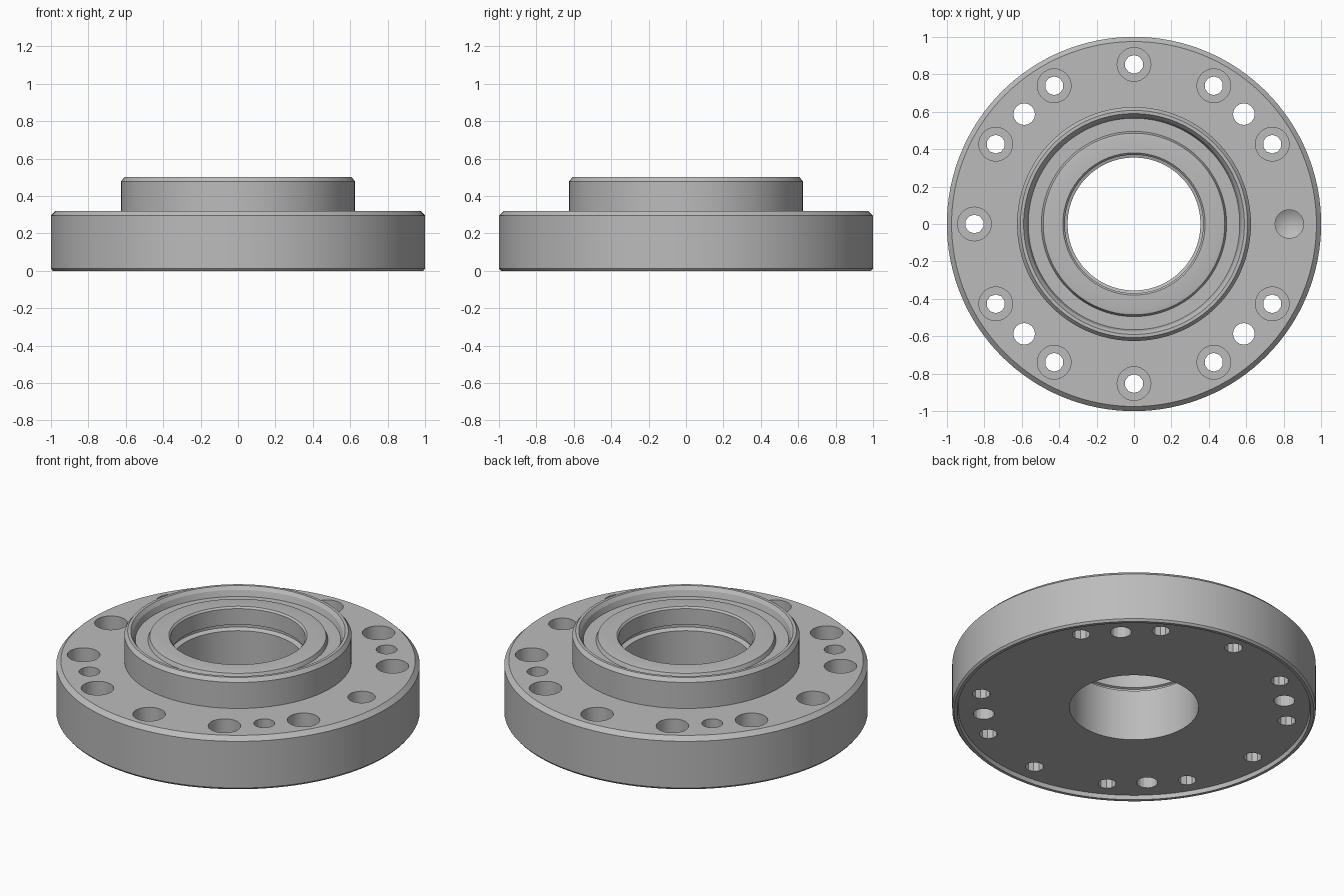
import bpy
import bmesh
from math import pi, cos, sin, radians
from mathutils import Matrix, Vector

cube = bpy.data.objects.get("Cube")
if cube:
    bpy.data.objects.remove(cube, do_unlink=True)

# Single machined-steel colour
steel = bpy.data.materials.new("steel_grey")
steel.use_nodes = True
colour = (0.5, 0.5, 0.5, 1)
steel.diffuse_color = colour
steel.node_tree.nodes["Principled BSDF"].inputs["Base Color"].default_value = colour


def make_object(name, bm):
    bmesh.ops.recalc_face_normals(bm, faces=bm.faces)
    mesh = bpy.data.meshes.new(name)
    bm.to_mesh(mesh)
    bm.free()
    mesh.materials.append(steel)
    obj = bpy.data.objects.new(name, mesh)
    bpy.context.collection.objects.link(obj)
    return obj


def lathe(name, profile, steps):
    """Revolve a closed (radius, height) outline about z."""
    bm = bmesh.new()
    verts = [bm.verts.new((r, 0, z)) for r, z in profile]
    edges = [bm.edges.new((a, b)) for a, b in zip(verts, verts[1:] + verts[:1])]
    bmesh.ops.spin(bm, geom=verts + edges, axis=(0, 0, 1), cent=(0, 0, 0),
                   angle=2 * pi, steps=steps, use_merge=True)
    bmesh.ops.remove_doubles(bm, verts=bm.verts, dist=1e-5)
    return make_object(name, bm)


def drill(name, target, angles, distance, radius, bottom, top, sides, tip=0):
    """Cut round holes on a bolt circle; tip adds a conical bottom."""
    bm = bmesh.new()
    for angle in angles:
        a = radians(angle)
        spot = Vector((distance * cos(a), distance * sin(a), (bottom + top) / 2))
        bmesh.ops.create_cone(bm, cap_ends=True, segments=sides, radius1=radius,
                              radius2=radius, depth=top - bottom,
                              matrix=Matrix.Translation(spot))
    if tip:
        floor = [f for f in bm.faces if len(f.verts) == sides
                 and f.calc_center_median().z < bottom + 0.001]
        for f in bmesh.ops.poke(bm, faces=floor)["verts"]:
            f.co.z -= tip
    cutter = make_object(name, bm)
    cutter.hide_render = True
    mod = target.modifiers.new(name, 'BOOLEAN')
    mod.operation = 'DIFFERENCE'
    mod.solver = 'EXACT'
    mod.object = cutter
    bpy.context.view_layer.objects.active = target
    bpy.ops.object.modifier_apply(modifier=name)
    bpy.data.objects.remove(cutter, do_unlink=True)


# Flange and hub turned from one outline
profile = [
    # recessed underside and flange rim
    (0.355, 0.025), (0.967, 0.025), (0.972, 0), (0.99, 0), (1, 0.012),
    (1, 0.295), (0.975, 0.32),
    # hub wall and chamfered lip
    (0.625, 0.32), (0.625, 0.478), (0.607, 0.5), (0.59, 0.5),
    # seal groove and raised inner ring
    (0.575, 0.48), (0.565, 0.445), (0.495, 0.445), (0.485, 0.468), (0.465, 0.472),
    # stepped bore
    (0.38, 0.472), (0.37, 0.462), (0.37, 0.365), (0.382, 0.36),
    (0.382, 0.345), (0.355, 0.335),
]
flange = lathe("flange_hub", profile, 128)

# Bolt holes with counterbores, dowel holes and one blind drilled hole
bolts = range(30, 331, 30)
drill("bolt_holes", flange, bolts, 0.853, 0.05, -0.1, 0.4, 10)
drill("counterbores", flange, bolts, 0.853, 0.09, 0.16, 0.4, 32)
drill("dowel_holes", flange, range(45, 360, 90), 0.83, 0.058, -0.1, 0.4, 16)
drill("blind_hole", flange, [0], 0.83, 0.076, 0.18, 0.4, 32, tip=0.045)

# Smooth round walls with crisp machined edges
bpy.ops.object.select_all(action='DESELECT')
flange.select_set(True)
bpy.context.view_layer.objects.active = flange
bpy.ops.object.shade_smooth_by_angle(angle=radians(20))
